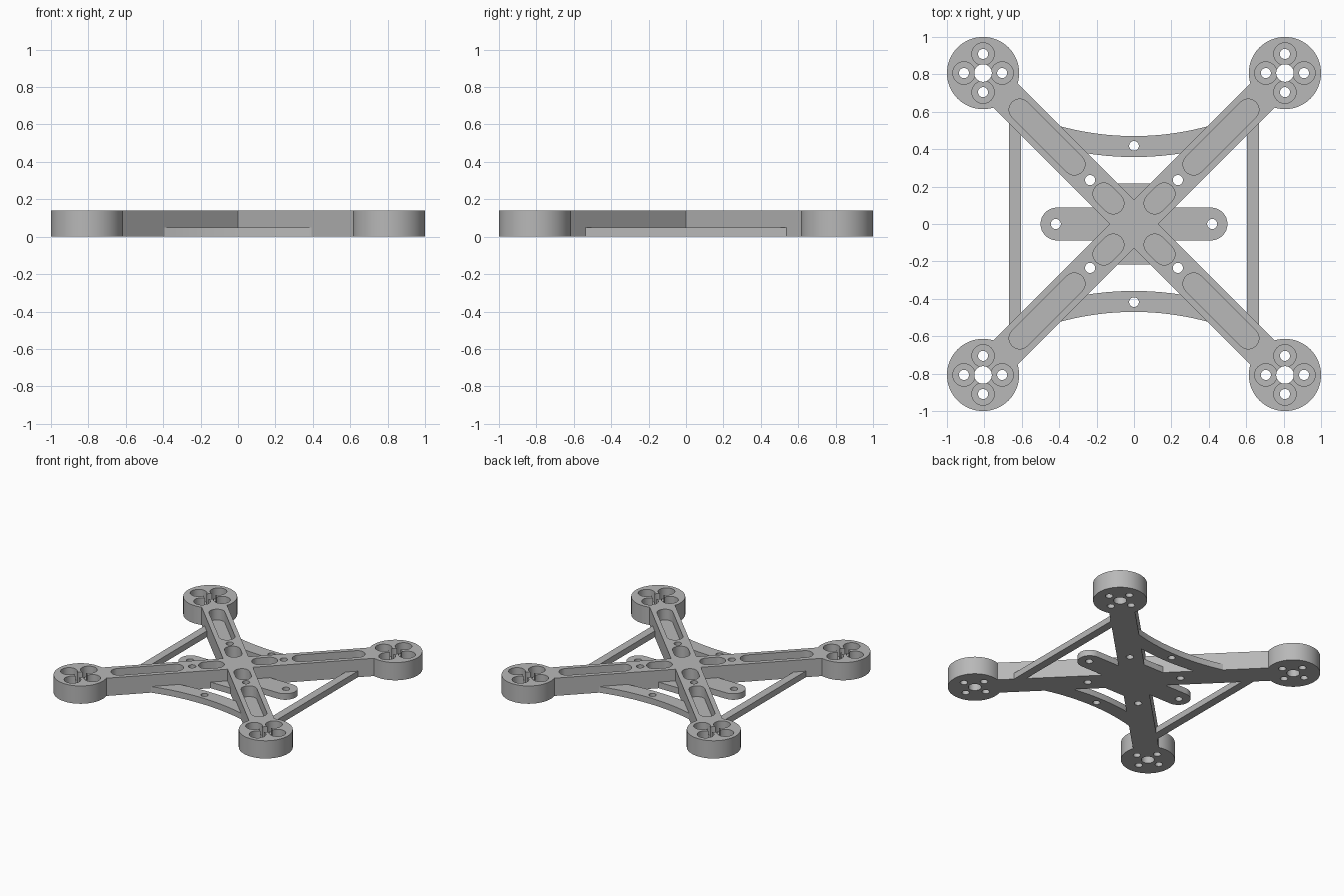
import bpy
import bmesh
from math import sin, cos, pi, sqrt

cube = bpy.data.objects.get("Cube")
if cube:
    bpy.data.objects.remove(cube, do_unlink=True)

HEIGHT = 0.14      # arms and motor mounts
THIN = 0.048       # plates, braces and pocket floors
FLOOR = 0.055
MOUNT = 0.807      # motor mount centre on both axes
HALF_ARM = 0.092
CORNERS = [(sx, sy) for sx in (-1, 1) for sy in (-1, 1)]

grey = bpy.data.materials.new("frame_grey")
grey.use_nodes = True
grey.diffuse_color = (0.48, 0.48, 0.48, 1)
grey.node_tree.nodes["Principled BSDF"].inputs["Base Color"].default_value = grey.diffuse_color


def prism(name, outline, z0, z1):
    """Extrude a flat outline from z0 to z1."""
    bm = bmesh.new()
    face = bm.faces.new([bm.verts.new((x, y, z0)) for x, y in outline])
    side = bmesh.ops.extrude_face_region(bm, geom=[face])
    top = [v for v in side["geom"] if isinstance(v, bmesh.types.BMVert)]
    bmesh.ops.translate(bm, verts=top, vec=(0, 0, z1 - z0))
    bmesh.ops.recalc_face_normals(bm, faces=bm.faces)
    mesh = bpy.data.meshes.new(name)
    bm.to_mesh(mesh)
    bm.free()
    mesh.materials.append(grey)
    obj = bpy.data.objects.new(name, mesh)
    bpy.context.collection.objects.link(obj)
    return obj


def circle(x, y, r, n=32):
    return [(x + r * cos(2 * pi * i / n), y + r * sin(2 * pi * i / n)) for i in range(n)]


def capsule(a, b, r, n=16):
    """Rounded slot outline between the points a and b."""
    dx, dy = b[0] - a[0], b[1] - a[1]
    size = sqrt(dx * dx + dy * dy)
    ux, uy = dx / size, dy / size
    pts = []
    for (cx, cy), sign in ((b, 1), (a, -1)):
        for i in range(n + 1):
            t = -pi / 2 + pi * i / n
            c, s = sign * r * cos(t), sign * r * sin(t)
            pts.append((cx + c * ux - s * uy, cy + c * uy + s * ux))
    return pts


def rect(x0, x1, y0, y1):
    return [(x0, y0), (x1, y0), (x1, y1), (x0, y1)]


def combine(target, tool, operation):
    """Apply a boolean and discard the tool object."""
    tool.hide_render = True
    mod = target.modifiers.new("bool", 'BOOLEAN')
    mod.operation, mod.solver, mod.object = operation, 'EXACT', tool
    graph = bpy.context.evaluated_depsgraph_get()
    mesh = bpy.data.meshes.new_from_object(target.evaluated_get(graph))
    target.modifiers.clear()
    target.data = mesh
    bpy.data.objects.remove(tool, do_unlink=True)


def drill(target, x, y, r):
    combine(target, prism("drill", circle(x, y, r), -0.1, HEIGHT + 0.1), 'DIFFERENCE')


def pocket(target, outline):
    combine(target, prism("pocket", outline, FLOOR, HEIGHT + 0.1), 'DIFFERENCE')


# Crossed arms
def arm_outline(flip):
    k = HALF_ARM / sqrt(2)
    pts = [(MOUNT + k, MOUNT - k), (MOUNT - k, MOUNT + k),
           (-MOUNT - k, -MOUNT + k), (-MOUNT + k, -MOUNT - k)]
    return [(x * flip, y) for x, y in pts]


frame = prism("crossed_arms", arm_outline(1), 0, HEIGHT)
combine(frame, prism("second_arm", arm_outline(-1), 0, HEIGHT), 'UNION')

# Round motor mounts at the arm ends
for sx, sy in CORNERS:
    combine(frame, prism("mount", circle(sx * MOUNT, sy * MOUNT, 0.193, 64), 0, HEIGHT), 'UNION')

# Pockets and holes in every arm and mount
for sx, sy in CORNERS:
    for near, far in ((0.319, 0.611), (0.111, 0.162)):
        pocket(frame, capsule((sx * near, sy * near), (sx * far, sy * far), 0.057))
    drill(frame, sx * 0.235, sy * 0.235, 0.027)
    mx, my = sx * MOUNT, sy * MOUNT
    drill(frame, mx, my, 0.047)
    for dx, dy in ((1, 0), (-1, 0), (0, 1), (0, -1)):
        x, y = mx + dx * 0.102, my + dy * 0.102
        pocket(frame, circle(x, y, 0.06))
        drill(frame, x, y, 0.027)

# Centre plate with rounded side tabs
plate = prism("centre_plate", capsule((-0.412, 0), (0.412, 0), 0.088), 0, THIN)
combine(plate, prism("block", rect(-0.12, 0.12, -0.217, 0.217), 0, THIN), 'UNION')
for sx in (-1, 1):
    drill(plate, sx * 0.418, 0, 0.027)

# Bowed front and back braces
def bow(y0, radius, sign):
    xs = [0.45 * (i / 16 - 1) for i in range(33)]
    return [(x, sign * (y0 + radius - sqrt(radius ** 2 - x * x))) for x in xs]


braces = []
for name, sign in (("front_brace", -1), ("back_brace", 1)):
    brace = prism(name, bow(0.358, 1.61, sign) + bow(0.47, 1.5, sign)[::-1], 0, THIN)
    drill(brace, 0, sign * 0.418, 0.026)
    braces.append(brace)

# Straight side bars
for name, sign in (("right_side_bar", -1), ("left_side_bar", 1)):
    x0, x1 = sorted((sign * 0.605, sign * 0.668))
    braces.append(prism(name, rect(x0, x1, -0.58, 0.58), 0, THIN))

# Smooth round walls, sharp edges
bpy.ops.object.select_all(action='DESELECT')
for obj in [frame, plate] + braces:
    obj.select_set(True)
bpy.context.view_layer.objects.active = frame
bpy.ops.object.shade_smooth_by_angle()
